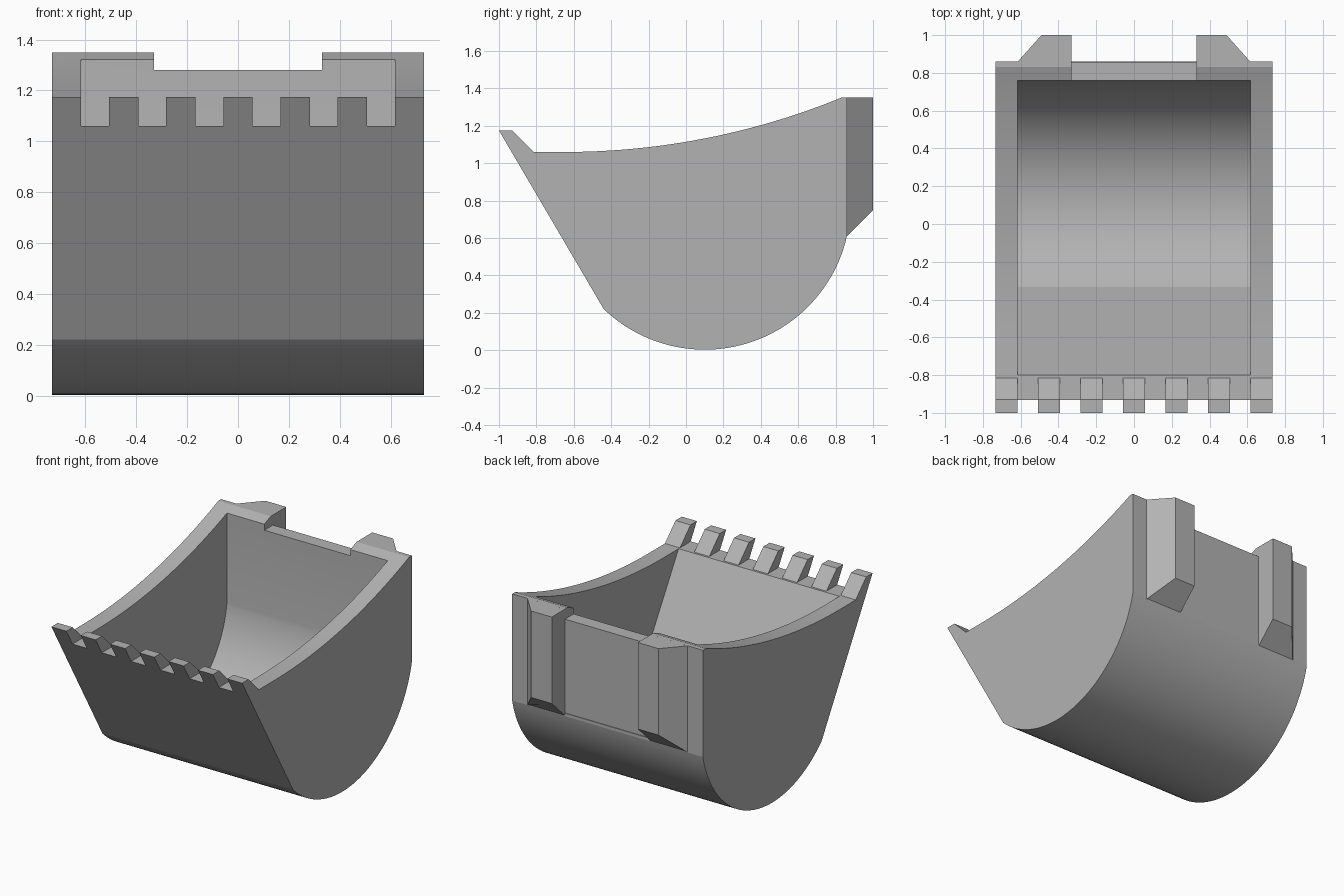
import bpy, bmesh, math

cube = bpy.data.objects.get("Cube")
if cube:
    bpy.data.objects.remove(cube, do_unlink=True)

GREY = (0.45, 0.45, 0.45, 1)
steel = bpy.data.materials.new("steel grey")
steel.use_nodes = True
steel.diffuse_color = GREY
steel.node_tree.nodes["Principled BSDF"].inputs["Base Color"].default_value = GREY

HALF = 0.732            # half width of the bucket
WALL = 0.115            # wall thickness
TOOTH_Z = 1.06          # height of the lip under the teeth
CY, CZ, R = 0.10, 0.783, 0.78   # belly arc


def prism(name, points, place, low, high):
    """Extrude a closed 2D outline; place(a, b, t) gives the 3D position."""
    bm = bmesh.new()
    ends = [[bm.verts.new(place(a, b, t)) for a, b in points] for t in (low, high)]
    bm.faces.new(ends[0])
    bm.faces.new(ends[1][::-1])
    n = len(points)
    for i in range(n):
        j = (i + 1) % n
        bm.faces.new((ends[0][i], ends[1][i], ends[1][j], ends[0][j]))
    bmesh.ops.recalc_face_normals(bm, faces=bm.faces)
    mesh = bpy.data.meshes.new(name)
    bm.to_mesh(mesh)
    bm.free()
    mesh.materials.append(steel)
    obj = bpy.data.objects.new(name, mesh)
    bpy.context.collection.objects.link(obj)
    return obj


def side(y, z, x):
    return (x, y, z)


def plan(x, y, z):
    return (x, y, z)


def box(name, x0, x1, y0, y1, z0, z1):
    return prism(name, [(y0, z0), (y1, z0), (y1, z1), (y0, z1)], side, x0, x1)


def arc(cy, cz, r, start, end, steps):
    angles = [start + (end - start) * i / steps for i in range(steps + 1)]
    return [(cy + r * math.cos(a), cz + r * math.sin(a)) for a in angles]


def cut(target, cutter):
    mod = target.modifiers.new("cut", "BOOLEAN")
    mod.operation, mod.solver, mod.object = "DIFFERENCE", "EXACT", cutter
    bpy.context.view_layer.objects.active = target
    bpy.ops.object.modifier_apply(modifier=mod.name)
    bpy.data.objects.remove(cutter, do_unlink=True)


# Outer shell: lip, belly arc, flat back and curved rim
belly = arc(CY, CZ, R, math.atan2(0.22 - CZ, -0.44 - CY),
            math.atan2(0.61 - CZ, 0.86 - CY), 48)
belly[-1] = (0.86, belly[-1][1])
rim_r = 3.92
rim_end = math.asin(1.48 / rim_r)
rim = arc(-0.65, TOOTH_Z + rim_r, rim_r, rim_end - math.pi / 2, -math.pi / 2, 24)
outline = belly + [(0.86, rim[0][1])] + rim
outline += [(-0.815, TOOTH_Z), (-0.93, 1.175), (-1, 1.175)]
bucket = prism("bucket_shell", outline, side, -HALF, HALF)

# Hollow inside, following the belly at wall thickness
hollow = arc(CY, CZ, R - WALL, math.atan2(0.275 - CZ, -0.335 - CY), -0.12, 48)
hollow[-1] = (0.76, hollow[-1][1])
hollow += [(0.76, 2), (-0.8, 2), (-0.8, TOOTH_Z)]
cut(bucket, prism("hollow", hollow, side, WALL - HALF, HALF - WALL))

# Gaps between the seven teeth
tooth = 0.115
pitch = (2 * HALF - tooth) / 6
for i in range(6):
    x = -HALF + tooth + i * pitch
    cut(bucket, box("gap", x, x + pitch - tooth, -1.2, -0.815, TOOTH_Z, 1.4))

# Notch in the back rim and the shallow back panel below it
cut(bucket, box("notch", -0.33, 0.33, 0.7, 1.1, 1.28, 1.6))
cut(bucket, box("panel", -0.33, 0.33, 0.855, 1.1, 0.63, 1.5))

# Coupling lugs: tapered in plan, sloped underneath
parts = [bucket]
for s, label in ((1, "left"), (-1, "right")):
    shape = [(s * 0.33, 0.855), (s * 0.33, 1), (s * 0.49, 1),
             (s * 0.615, 0.86), (s * 0.615, 0.855)]
    lug = prism(label + "_lug", shape, plan, 0.61, 1.35)
    for v in lug.data.vertices:
        if v.co.z < 1:
            v.co.z = 0.61 + max(0, v.co.y - 0.86)
    parts.append(lug)

# Smooth the belly, keep every corner crisp
for obj in parts:
    bpy.ops.object.select_all(action="DESELECT")
    obj.select_set(True)
    bpy.context.view_layer.objects.active = obj
    bpy.ops.object.shade_smooth_by_angle(angle=math.radians(8))
